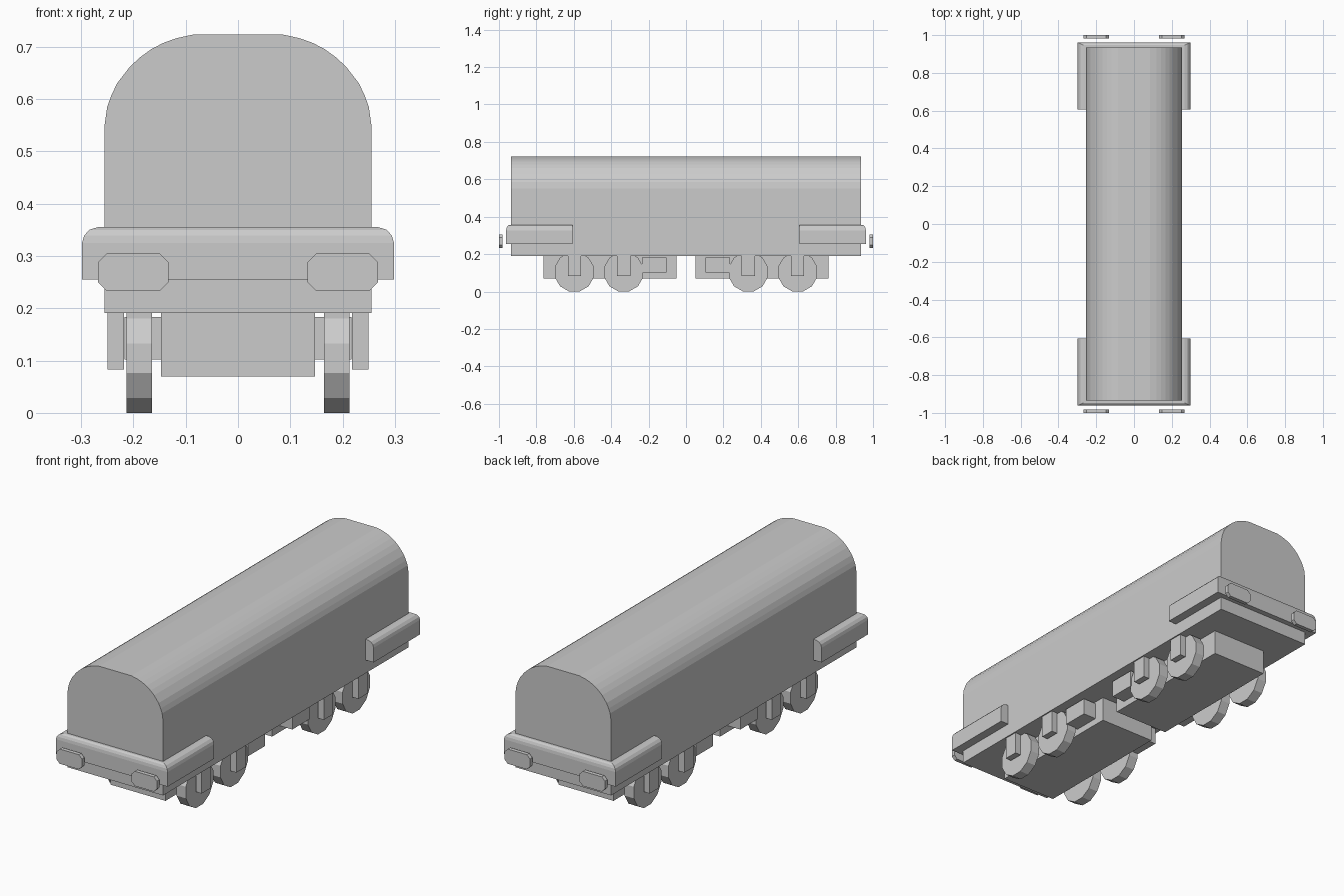
import bpy, bmesh, math

if "Cube" in bpy.data.objects:
    bpy.data.objects.remove(bpy.data.objects["Cube"])


def mesh_object(name, verts, faces):
    me = bpy.data.meshes.new(name)
    me.from_pydata(verts, [], faces)
    bm = bmesh.new()
    bm.from_mesh(me)
    bmesh.ops.recalc_face_normals(bm, faces=bm.faces)
    bm.to_mesh(me)
    bm.free()
    ob = bpy.data.objects.new(name, me)
    bpy.context.collection.objects.link(ob)
    return ob


def bridge(name, sections):
    """Skin a row of equal closed sections and cap both ends."""
    n = len(sections[0])
    verts = [v for s in sections for v in s]
    faces = [list(range(n)), list(range(len(verts) - n, len(verts)))]
    for k in range(len(sections) - 1):
        for i in range(n):
            j = (i + 1) % n
            faces.append([k * n + i, k * n + j, (k + 1) * n + j, (k + 1) * n + i])
    return mesh_object(name, verts, faces)


def box(name, x0, x1, y0, y1, z0, z1):
    rect = [(x0, z0), (x1, z0), (x1, z1), (x0, z1)]
    return bridge(name, [[(x, y, z) for x, z in rect] for y in (y0, y1)])


# Wagon body with rounded roof
half = [(0.255, 0.191), (0.255, 0.55), (0.25, 0.585), (0.242, 0.607), (0.231, 0.63),
        (0.207, 0.661), (0.188, 0.679), (0.166, 0.695), (0.143, 0.707),
        (0.118, 0.716), (0.086, 0.723)]
profile = half + [(-x, z) for x, z in reversed(half)]
bridge("wagon_body", [[(x, y, z) for x, z in profile] for y in (-0.935, 0.935)])

# Wrap-around end beams: section given as (x, y, z) offsets, swept round a U
beam = [(0.25, 0.93, 0.255), (0.298, 0.962, 0.255), (0.298, 0.962, 0.325),
        (0.294, 0.96, 0.339), (0.284, 0.955, 0.35), (0.268, 0.947, 0.355),
        (0.25, 0.93, 0.355)]
for s, end in ((-1, "front"), (1, "rear")):
    bridge(end + "_end_beam", [
        [(-x, s * 0.607, z) for x, y, z in beam],
        [(-x, s * y, z) for x, y, z in beam],
        [(x, s * y, z) for x, y, z in beam],
        [(x, s * 0.607, z) for x, y, z in beam]])

    # Buffer plates with clipped corners
    for side in (-1, 1):
        w, h, c = 0.0675, 0.0355, 0.0165
        octagon = [(w, h - c), (w - c, h), (c - w, h), (-w, h - c),
                   (-w, c - h), (c - w, -h), (w - c, -h), (w, c - h)]
        bridge(end + "_buffer", [
            [(side * 0.2 + x, s * y, 0.269 + z) for x, z in octagon]
            for y in (0.981, 1.0)])

    # Bogie block and the boxes beside it
    box(end + "_bogie", -0.147, 0.147, *sorted((s * 0.05, s * 0.762)), 0.07, 0.192)
    for side in (-1, 1):
        box(end + "_bogie_side_box", *sorted((side * 0.146, side * 0.217)),
            *sorted((s * 0.104, s * 0.235)), 0.102, 0.183)

        # Twelve-sided wheels and axle guards
        for wy in (0.333, 0.597):
            ring = [(s * wy + 0.108 * math.cos(math.radians(15 + 30 * i)),
                     0.1045 + 0.108 * math.sin(math.radians(15 + 30 * i)))
                    for i in range(12)]
            bridge(end + "_wheel", [[(side * x, y, z) for y, z in ring]
                                    for x in (0.164, 0.213)])
            box(end + "_axle_guard", *sorted((side * 0.218, side * 0.249)),
                s * wy - 0.035, s * wy + 0.035, 0.083, 0.192)
